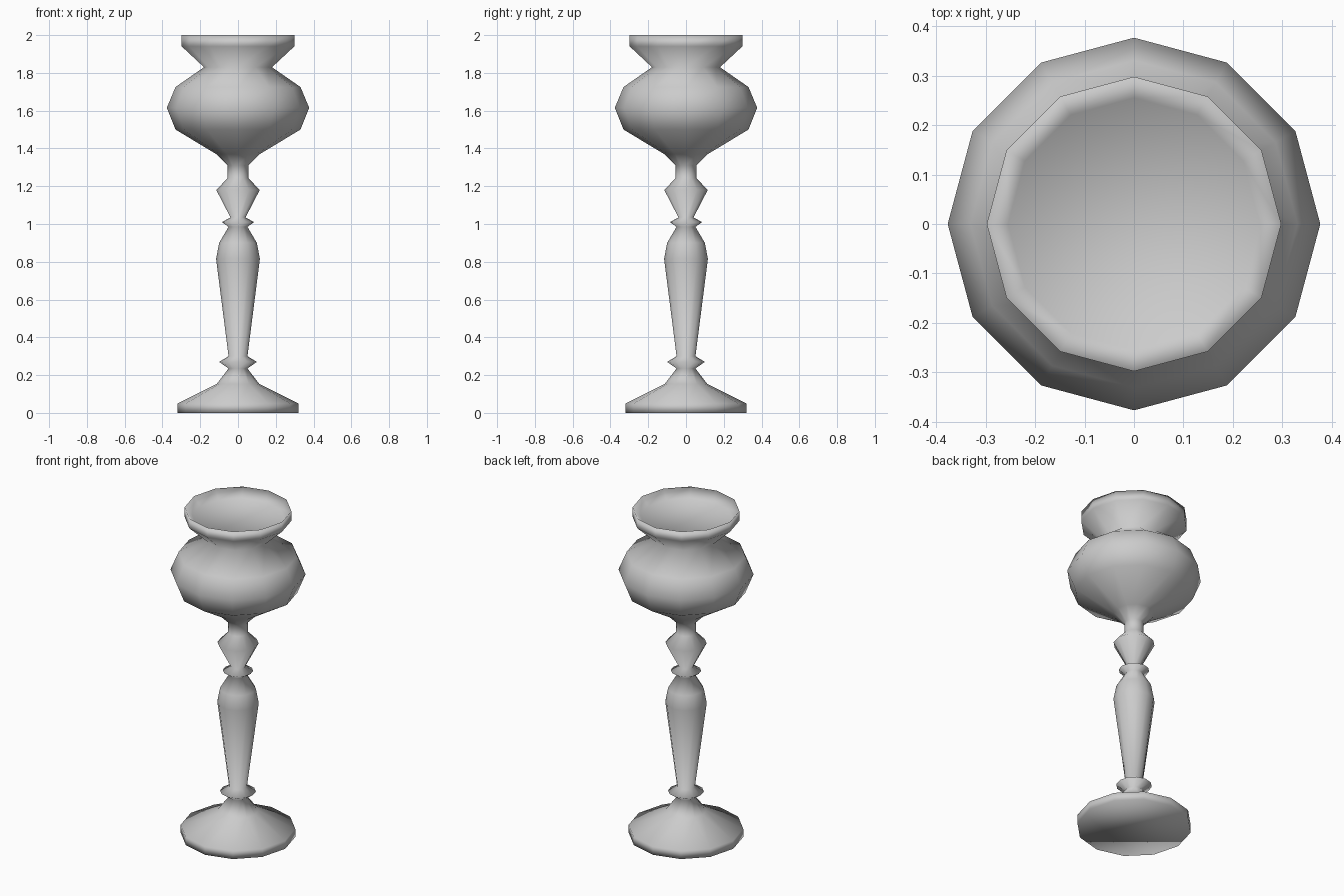
import bpy
import bmesh
from math import cos, sin, tau

cube = bpy.data.objects.get("Cube")
if cube:
    bpy.data.objects.remove(cube, do_unlink=True)

SIDES = 12

# Radius and height of each turned section, listed from the floor up
foot = [(.32, 0), (.32, .05), (.113, .153), (.05, .235)]
lower_collar = [(.10, .27), (.05, .30)]
shaft = [(.116, .815), (.10, .90), (.05, .985)]
upper_collar = [(.085, 1.01), (.04, 1.035)]
knop = [(.115, 1.18), (.055, 1.243), (.055, 1.31)]
bowl = [(.115, 1.37), (.331, 1.50), (.377, 1.615), (.331, 1.725), (.18, 1.83)]
rim = [(.298, 1.94), (.298, 2), (.255, 1.95)]


def material(name, value):
    mat = bpy.data.materials.new(name)
    mat.use_nodes = True
    colour = (value, value, value, 1)
    mat.diffuse_color = colour
    mat.node_tree.nodes["Principled BSDF"].inputs["Base Color"].default_value = colour
    return mat


def lathe(name, profile, mat):
    """Turn a profile around z and close both ends."""
    bm = bmesh.new()
    rings = [[bm.verts.new((r * cos(tau * i / SIDES), r * sin(tau * i / SIDES), z))
              for i in range(SIDES)] for r, z in profile]
    for low, high in zip(rings, rings[1:]):
        for i in range(SIDES):
            j = (i + 1) % SIDES
            bm.faces.new((low[i], low[j], high[j], high[i]))
    bm.faces.new(rings[0][::-1])
    bm.faces.new(rings[-1])
    for face in bm.faces:
        face.smooth = True
    mesh = bpy.data.meshes.new(name)
    bm.to_mesh(mesh)
    bm.free()
    mesh.materials.append(mat)
    obj = bpy.data.objects.new(name, mesh)
    bpy.context.collection.objects.link(obj)
    return obj


# One continuous turned piece, with a shallow recess in the top
lathe("turned_goblet", foot + lower_collar + shaft + upper_collar + knop + bowl + rim,
      material("plain_grey", .6))
